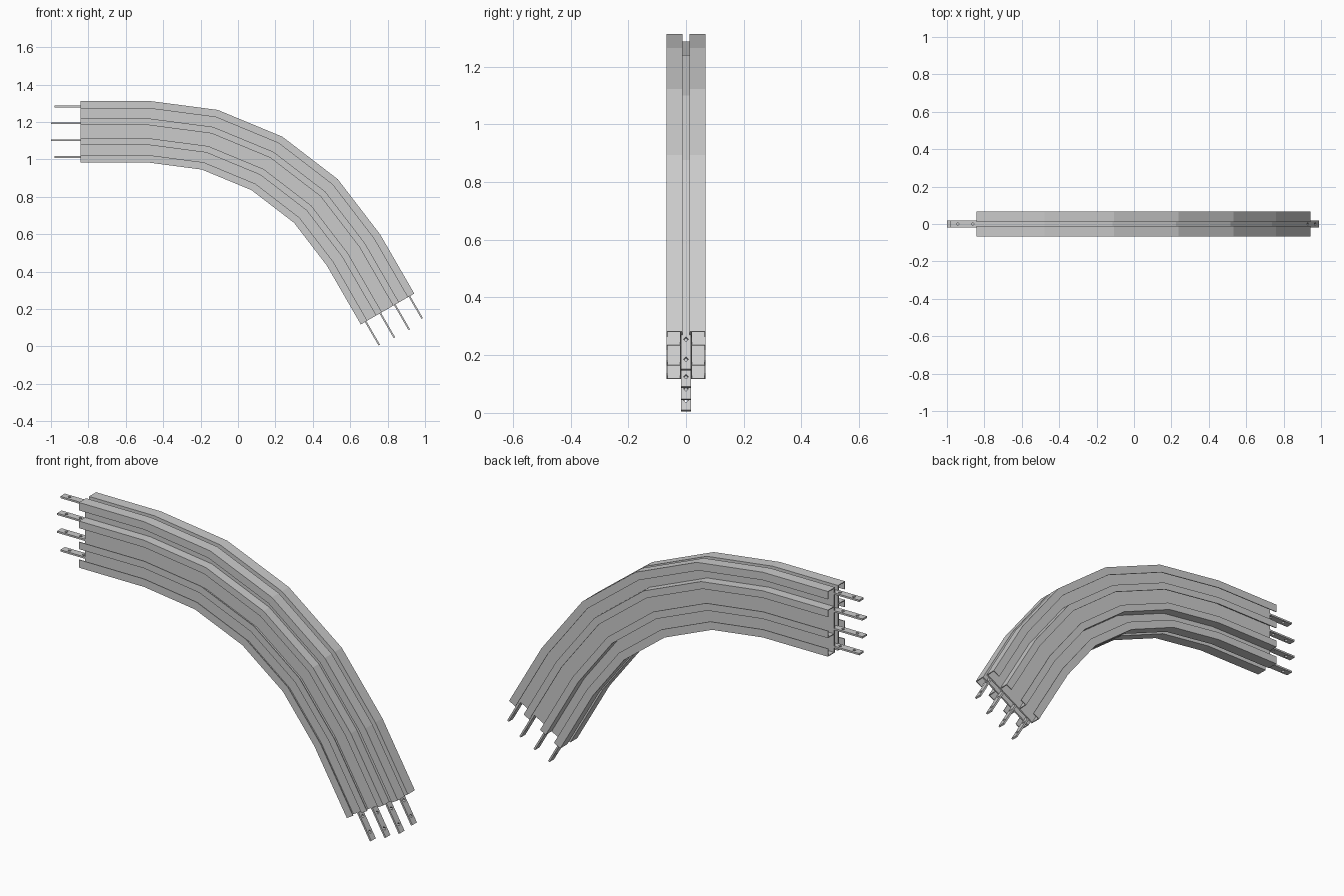
import bpy, bmesh, math
from mathutils import Vector, Matrix

if "Cube" in bpy.data.objects:
    bpy.data.objects.remove(bpy.data.objects["Cube"])

CX, CZ = -0.478, -0.117      # bend centre
R = 1.265                    # bend radius at the middle of the housing
LEAD = 0.364                 # straight length at both ends of the housing
BEND = math.radians(60)


def point(u, y, angle, along):
    """Point at radial offset u, width y, bend angle, and distance along the tangent."""
    r = R + u
    return Vector((CX + r * math.sin(angle) + along * math.cos(angle), y,
                   CZ + r * math.cos(angle) - along * math.sin(angle)))


def sweep(name, profile, start, end):
    """Sweep a closed (y, u) profile: straight lead, four bend segments, straight lead."""
    stations = [(0, -start)] + [(BEND * i / 4, 0) for i in range(5)] + [(BEND, end)]
    bm = bmesh.new()
    rings = [[bm.verts.new(point(u, y, a, s)) for y, u in profile] for a, s in stations]
    n = len(profile)
    for a, b in zip(rings, rings[1:]):
        for i in range(n):
            j = (i + 1) % n
            bm.faces.new((a[i], a[j], b[j], b[i]))
    bm.faces.new(rings[0])
    bm.faces.new(rings[-1])
    bmesh.ops.recalc_face_normals(bm, faces=bm.faces[:])
    mesh = bpy.data.meshes.new(name)
    bm.to_mesh(mesh)
    bm.free()
    obj = bpy.data.objects.new(name, mesh)
    bpy.context.collection.objects.link(obj)
    return obj


# side panels: web with lipped outer flanges and a lipped channel in the middle
half = [(0.012, 0.165), (0.068, 0.165), (0.068, 0.125), (0.064, 0.125),
        (0.064, 0.161), (0.020, 0.161), (0.020, 0.071), (0.068, 0.071),
        (0.068, 0.035), (0.064, 0.035), (0.064, 0.067), (0.020, 0.067)]
panel = half + [(y, -u) for y, u in reversed(half)]
for name, side in (("front_panel", -1), ("back_panel", 1)):
    sweep(name, [(side * y, u) for y, u in panel], LEAD, LEAD)

# four conductor bars with two diamond holes in each protruding end
T, W = 0.0045, 0.018
bars = [(0.135, 0.14, 0.137), (0.045, 0.158, 0.155),
        (-0.045, 0.158, 0.152), (-0.135, 0.14, 0.145)]
for k, (u, left, right) in enumerate(bars):
    prof = [(-W, u - T), (W, u - T), (W, u + T), (-W, u + T)]
    bar = sweep(f"conductor_bar_{k + 1}", prof, LEAD + left, LEAD + right)

    bm = bmesh.new()
    for angle, reach, sign in ((0, LEAD + left, -1), (BEND, LEAD + right, 1)):
        for inset in (0.04, 0.12):
            place = (Matrix.Translation(point(u, 0, angle, sign * (reach - inset)))
                     @ Matrix.Rotation(angle, 4, 'Y'))
            bmesh.ops.create_cone(bm, cap_ends=True, segments=4, radius1=0.009,
                                  radius2=0.009, depth=0.04, matrix=place
                                  @ Matrix.Rotation(math.radians(0), 4, 'Z'))
    mesh = bpy.data.meshes.new("hole_cutter")
    bm.to_mesh(mesh)
    bm.free()
    cutter = bpy.data.objects.new("hole_cutter", mesh)
    bpy.context.collection.objects.link(cutter)
    cutter.hide_render = True

    mod = bar.modifiers.new("holes", 'BOOLEAN')
    mod.operation = 'DIFFERENCE'
    mod.solver = 'EXACT'
    mod.object = cutter
    bpy.context.view_layer.objects.active = bar
    bpy.ops.object.modifier_apply(modifier=mod.name)
    bpy.data.objects.remove(cutter)
